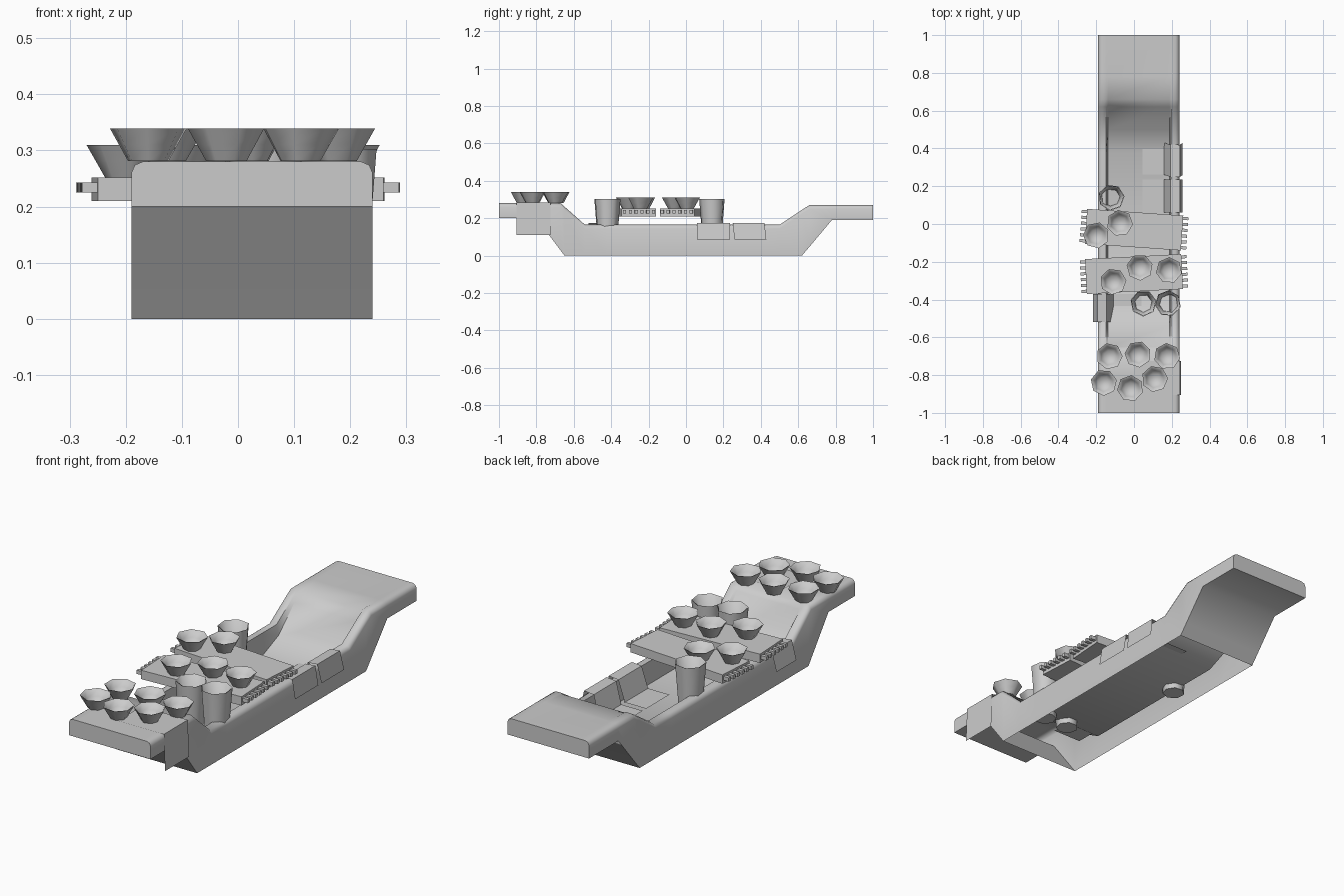
import bpy, bmesh, math
from mathutils import Matrix

if "Cube" in bpy.data.objects:
    bpy.data.objects.remove(bpy.data.objects["Cube"])


def finish(name, bm, smooth=None, recalc=True):
    if recalc:
        bmesh.ops.recalc_face_normals(bm, faces=bm.faces)
    me = bpy.data.meshes.new(name)
    bm.to_mesh(me)
    bm.free()
    ob = bpy.data.objects.new(name, me)
    bpy.context.collection.objects.link(ob)
    if smooth:
        bpy.context.view_layer.objects.active = ob
        ob.select_set(True)
        bpy.ops.object.shade_smooth_by_angle(angle=math.radians(smooth))
        ob.select_set(False)
    return ob


# Hull: stations of y, bottom z, gunwale z, inner floor z
stations = [
    (-1, .20, .28, .28), (-.80, .20, .28, .28), (-.67, .027, .28, .28),
    (-.65, 0, .262, .257), (-.54, 0, .165, .13), (-.42, 0, .165, .065),
    (.38, 0, .165, .065), (.50, 0, .165, .115), (.62, 0, .245, .225),
    (.66, .047, .27, .265), (.78, .19, .27, .27), (1, .19, .27, .27)]
bm = bmesh.new()
rings = []
for y, zb, zt, zf in stations:
    half = [(.215, zb), (.215, zt - .02), (.209, zt - .006), (.195, zt), (.172, zt), (.162, zf)]
    pts = [(-x, z) for x, z in half] + [(x, z) for x, z in reversed(half)]
    rings.append([bm.verts.new((x + .025, y, z)) for x, z in pts])
for i in range(len(rings) - 1):
    a, b = rings[i], rings[i + 1]
    for j in range(len(a) - 1):
        bm.faces.new((a[j], a[j + 1], b[j + 1], b[j]))
    # The underside is open along the flat middle
    if not (stations[i][1] == 0 and stations[i + 1][1] == 0):
        bm.faces.new((a[-1], a[0], b[0], b[-1]))
for ring in (rings[0], rings[-1]):
    bm.faces.new(ring)
bmesh.ops.remove_doubles(bm, verts=bm.verts, dist=.0001)
finish("hull", bm, 50)


# Trays laid across the boat, with pegs on both ends
def tray(name, y, angle):
    bm = bmesh.new()

    def box(x, yy, z, sx, sy, sz):
        m = Matrix.Translation((x, yy, z)) @ Matrix.Diagonal((sx, sy, sz, 1))
        bmesh.ops.create_cube(bm, size=1, matrix=m)
    box(0, 0, .231, .51, .185, .042)
    for side in (-1, 1):
        for k in range(6):
            box(side * .266, (k - 2.5) * .031, .234, .034, .016, .018)
    bm.transform(Matrix.Translation((0, y, 0)) @ Matrix.Rotation(math.radians(angle), 4, 'Z'))
    finish(name, bm)


tray("tray_back", -.03, -4)
tray("tray_front", -.265, 3)


# Open seven-sided vessels turned from a profile of radius and height
def vessel(name, x, y, profile, turn):
    bm = bmesh.new()
    n = 7
    loops = [[bm.verts.new((x + r * math.cos(turn + 2 * math.pi * k / n),
                            y + r * math.sin(turn + 2 * math.pi * k / n), z))
              for k in range(n)] for r, z in profile]
    for a, b in zip(loops, loops[1:]):
        for k in range(n):
            bm.faces.new((a[k], a[(k + 1) % n], b[(k + 1) % n], b[k]))
    bm.faces.new(loops[0])
    bm.faces.new(loops[-1])
    finish(name, bm, 60)


deck = [(-.13, -.70), (.02, -.69), (.175, -.70), (-.16, -.84), (-.02, -.87), (.11, -.82)]
on_tray = [(-.20, -.06), (-.075, .005), (.03, -.23), (.185, -.245), (-.11, -.305)]
for i, (x, y) in enumerate(deck + on_tray):
    z = .281 if i < len(deck) else .252
    vessel(f"bowl_{i + 1}", x, y,
           [(.037, z), (.054, z + .03), (.07, z + .058), (.064, z + .056), (.048, z + .029), (.03, z + .008)], i * .37)
for i, (x, y) in enumerate([(.05, -.42), (.18, -.42), (-.12, .14)]):
    vessel(f"pot_{i + 1}", x, y, [(.05, .04), (.059, .165), (.07, .303), (.064, .30), (.045, .06)], i * .4 + .2)


# Thin mats draped over the sides
def mat(name, path, y0, y1, skew=0.0):
    bm = bmesh.new()
    rows = []
    for x, z in path:
        s = skew * (.17 - z) / .09
        rows.append([bm.verts.new((x, y0 + s, z)), bm.verts.new((x, y1 + s, z))])
    for a, b in zip(rows, rows[1:]):
        bm.faces.new((a[0], a[1], b[1], b[0]))
    finish(name, bm)


right = [(.045, .072), (.158, .072), (.192, .17), (.243, .175), (.258, .085)]
mat("mat_right_1", right, .06, .235)
mat("mat_right_2", right, .25, .42, .01)
mat("mat_left", [(.04, .072), (-.108, .072), (-.145, .17), (-.193, .175), (-.217, .085)], -.52, -.37)
mat("mat_bow", [(.0, .283), (.243, .283), (.25, .11)], -.905, -.725)
